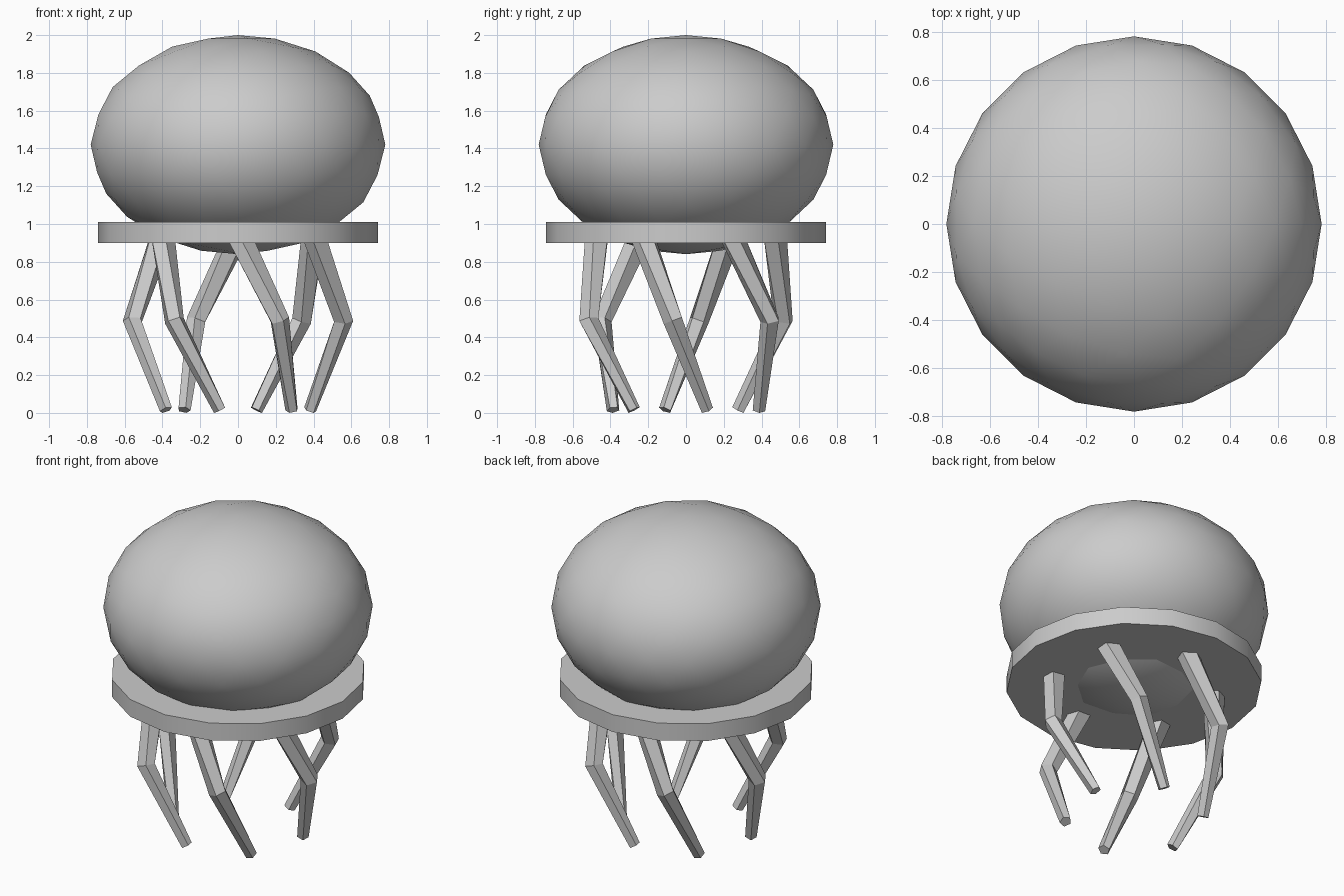
import bpy, bmesh, math
from mathutils import Vector

if "Cube" in bpy.data.objects:
    bpy.data.objects.remove(bpy.data.objects["Cube"])

# Bell: squashed low-poly ball, smooth shaded
bpy.ops.mesh.primitive_ico_sphere_add(subdivisions=3, radius=1, location=(0, 0, 1.42))
bell = bpy.context.object
bell.name = "bell"
bell.scale = (0.78, 0.78, 0.58)
bpy.ops.object.transform_apply(location=False, rotation=False, scale=True)
bpy.ops.object.shade_smooth()

# Rim: flat disc that the bell sits in
bpy.ops.mesh.primitive_cylinder_add(vertices=16, radius=0.74, depth=0.11, location=(0, 0, 0.955))
bpy.context.object.name = "rim"
bpy.ops.object.shade_smooth_by_angle(angle=math.radians(30))


def polar(radius, degrees, z):
    a = math.radians(degrees)
    return Vector((radius * math.cos(a), radius * math.sin(a), z))


def tentacle(name, turn):
    """Five-sided tapered tube that twists around the body, with one knee."""
    path = [polar(0.466, turn - 30, 0.95), polar(0.56, turn - 7, 0.49), polar(0.397, turn + 16, 0.016)]
    radii = [0.067, 0.054, 0.035]
    upper = (path[1] - path[0]).normalized()
    lower = (path[2] - path[1]).normalized()
    tangents = [upper, (upper + lower).normalized(), lower]
    bm = bmesh.new()
    rings = []
    for p, r, t in zip(path, radii, tangents):
        out = Vector((p.x, p.y, 0))
        out = (out - t * out.dot(t)).normalized()   # one corner points outward
        side = t.cross(out)
        rings.append([bm.verts.new(p + r * (out * math.cos(a) + side * math.sin(a)))
                      for a in (math.tau * i / 5 for i in range(5))])
    for a, b in zip(rings, rings[1:]):
        for i in range(5):
            j = (i + 1) % 5
            bm.faces.new((a[i], a[j], b[j], b[i]))
    bm.faces.new(rings[0])
    bm.faces.new(rings[-1])
    bmesh.ops.recalc_face_normals(bm, faces=bm.faces)
    mesh = bpy.data.meshes.new(name)
    bm.to_mesh(mesh)
    bm.free()
    bpy.context.collection.objects.link(bpy.data.objects.new(name, mesh))


# Six tentacles spaced evenly under the rim
for k in range(6):
    tentacle(f"tentacle_{k + 1}", 60 * k)
